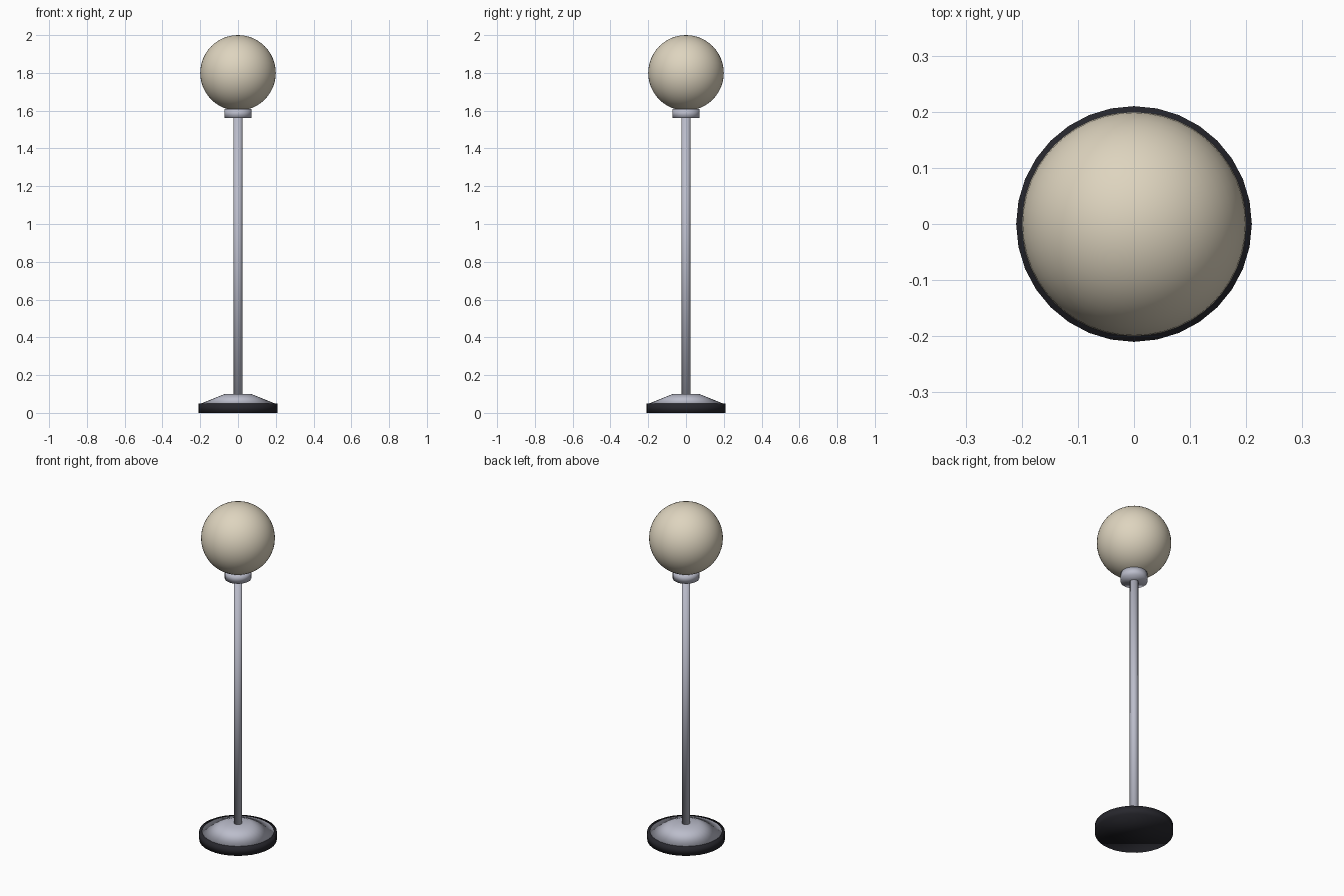
import bpy

if "Cube" in bpy.data.objects:
    bpy.data.objects.remove(bpy.data.objects["Cube"])


def material(name, rgb):
    mat = bpy.data.materials.new(name)
    mat.diffuse_color = (*rgb, 1.0)
    mat.use_nodes = True
    mat.node_tree.nodes["Principled BSDF"].inputs["Base Color"].default_value = mat.diffuse_color
    return mat


def finish(name, mat):
    obj = bpy.context.object
    obj.name = name
    obj.data.materials.append(mat)
    bpy.ops.object.shade_smooth()
    return obj


def disc(name, r_bottom, r_top, z0, z1, sides, mat):
    """Upright cylinder or truncated cone between two heights."""
    bpy.ops.mesh.primitive_cone_add(vertices=sides, radius1=r_bottom, radius2=r_top,
                                    depth=z1 - z0, location=(0, 0, (z0 + z1) / 2))
    return finish(name, mat)


black = material("black rubber", (0.02, 0.02, 0.026))
metal = material("brushed metal", (0.50, 0.51, 0.60))
cream = material("cream glass", (0.73, 0.66, 0.52))

# Weighted foot and its sloping cover
disc("base", 0.21, 0.21, 0.0, 0.05, 32, black)
disc("base_cover", 0.195, 0.07, 0.05, 0.10, 32, metal)

# Post and the collar that holds the globe
disc("pole", 0.023, 0.023, 0.05, 1.60, 16, metal)
disc("collar", 0.072, 0.072, 1.56, 1.61, 32, metal)

# Round lamp globe
bpy.ops.mesh.primitive_uv_sphere_add(segments=48, ring_count=24, radius=0.2,
                                     location=(0, 0, 1.8))
finish("globe", cream)
